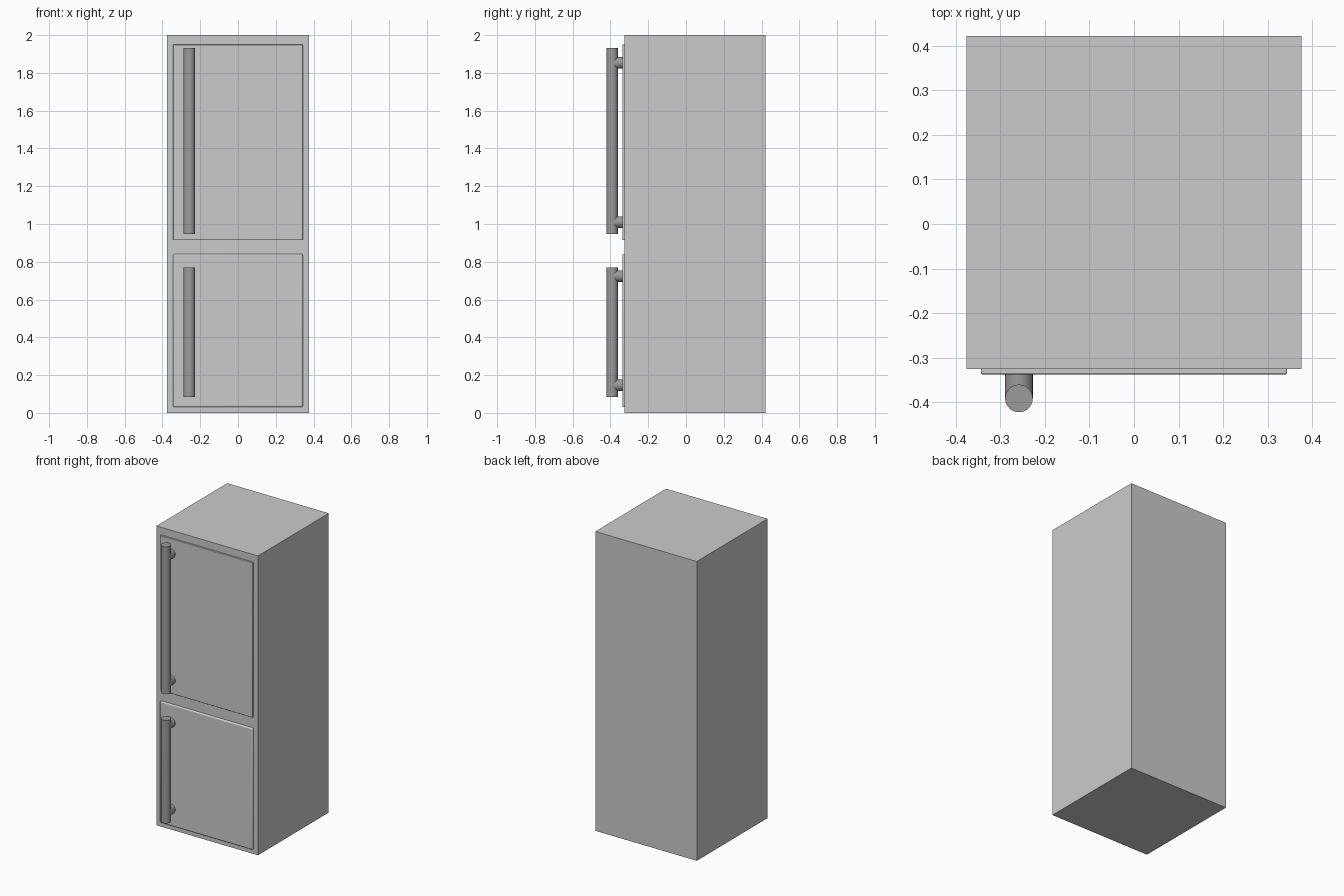
import bpy, math

if "Cube" in bpy.data.objects:
    bpy.data.objects.remove(bpy.data.objects["Cube"])

dark = bpy.data.materials.new("handle_metal")
dark.diffuse_color = (0.33, 0.33, 0.33, 1)
dark.use_nodes = True
dark.node_tree.nodes["Principled BSDF"].inputs["Base Color"].default_value = dark.diffuse_color


def box(name, lo, hi, bevel=0):
    bpy.ops.mesh.primitive_cube_add(size=1, location=[(a + b) / 2 for a, b in zip(lo, hi)])
    o = bpy.context.object
    o.name = name
    o.scale = [b - a for a, b in zip(lo, hi)]
    bpy.ops.object.transform_apply(location=False, rotation=False, scale=True)
    if bevel:
        m = o.modifiers.new("Bevel", 'BEVEL')
        m.width, m.segments = bevel, 3
        bpy.ops.object.shade_smooth_by_angle(angle=math.radians(40))
    return o


def rod(name, radius, length, location, rotation=(0, 0, 0)):
    bpy.ops.mesh.primitive_cylinder_add(vertices=32, radius=radius, depth=length,
                                        location=location, rotation=rotation)
    o = bpy.context.object
    o.name = name
    o.data.materials.append(dark)
    bpy.ops.object.shade_smooth_by_angle(angle=math.radians(40))


# Cabinet
FRONT, DOOR, GRIP = -0.325, -0.337, -0.391
box("cabinet", (-0.375, FRONT, 0), (0.375, 0.422, 2))

# Door panels, slightly proud of the cabinet front
box("upper_door", (-0.343, DOOR, 0.915), (0.343, FRONT + 0.01, 1.95), 0.003)
box("lower_door", (-0.343, DOOR, 0.03), (0.343, FRONT + 0.01, 0.842), 0.008)

# Bar handles with two standoff posts each
HX, R = -0.258, 0.031
for label, z0, z1 in (("upper", 0.946, 1.931), ("lower", 0.083, 0.771)):
    rod(label + "_handle_bar", R, z1 - z0, (HX, GRIP, (z0 + z1) / 2))
    inset = 0.078 if label == "upper" else 0.047
    for end, z in (("bottom", z0 + 0.063), ("top", z1 - inset)):
        rod(f"{label}_handle_{end}_post", R, DOOR - GRIP + 0.006,
            (HX, (DOOR + GRIP + 0.006) / 2, z), (math.pi / 2, 0, 0))
